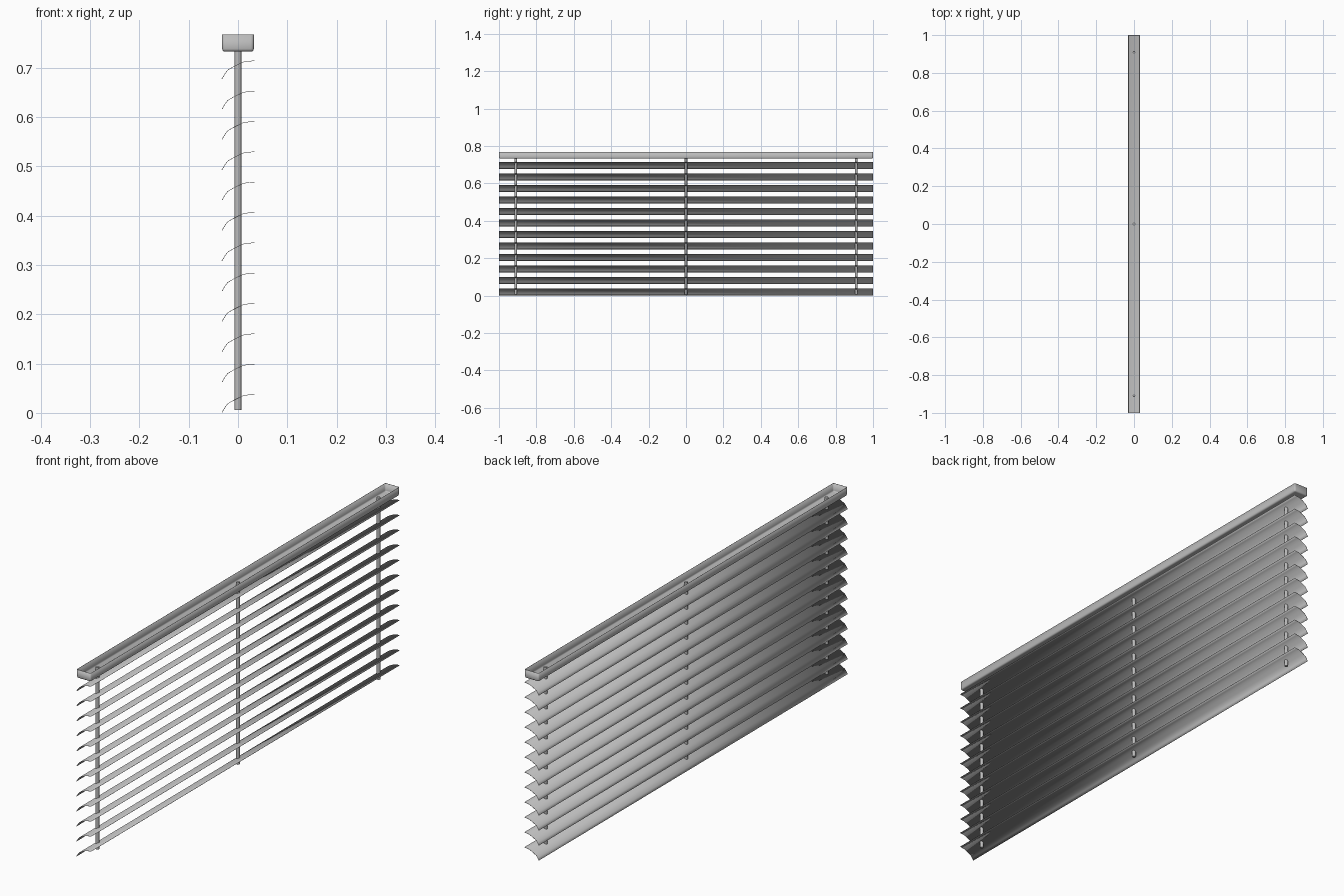
import bpy
import bmesh

cube = bpy.data.objects.get("Cube")
if cube:
    bpy.data.objects.remove(cube, do_unlink=True)

grey = bpy.data.materials.new("light_grey")
grey.use_nodes = True
colour = (0.5, 0.5, 0.5, 1)
grey.diffuse_color = colour
grey.node_tree.nodes["Principled BSDF"].inputs["Base Color"].default_value = colour


def finish(bm, name, thickness=0, angle=0.7):
    mesh = bpy.data.meshes.new(name)
    bm.to_mesh(mesh)
    bm.free()
    obj = bpy.data.objects.new(name, mesh)
    bpy.context.collection.objects.link(obj)
    mesh.materials.append(grey)
    bpy.ops.object.select_all(action="DESELECT")
    obj.select_set(True)
    bpy.context.view_layer.objects.active = obj
    bpy.ops.object.shade_smooth_by_angle(angle=angle)
    if thickness:
        shell = obj.modifiers.new("thickness", "SOLIDIFY")
        shell.thickness = thickness
        shell.offset = -1
    return obj


# Head rail: open-topped tray with rounded corners and underside
bm = bmesh.new()
bmesh.ops.create_cube(bm, size=1)
for v in bm.verts:
    v.co.x *= 0.064
    v.co.y *= 2
    v.co.z = 0.75 + v.co.z * 0.035
bmesh.ops.delete(bm, geom=[f for f in bm.faces if f.normal.z > 0.9], context="FACES_ONLY")
edges = [e for e in bm.edges if not e.is_boundary]
bmesh.ops.bevel(bm, geom=edges, offset=0.006, segments=3, profile=0.5, affect="EDGES")
finish(bm, "head_rail", 0.001)

# Slats: curved blades swept along y, tilted up towards +x
PROFILE = [(-0.033, 0.001), (-0.027, 0.011), (-0.021, 0.019), (-0.010, 0.0255),
           (0.0, 0.0305), (0.011, 0.0355), (0.021, 0.037), (0.033, 0.038)]
for i in range(12):
    bm = bmesh.new()
    rows = [[bm.verts.new((x, y, z + i * 0.0615)) for x, z in PROFILE] for y in (-1, 1)]
    for j in range(len(PROFILE) - 1):
        bm.faces.new((rows[0][j], rows[0][j + 1], rows[1][j + 1], rows[1][j]))
    finish(bm, f"slat_{i + 1}", 0.001)

# Cords: three vertical rods threaded through the slats
for name, y in (("front", -0.91), ("middle", 0), ("back", 0.91)):
    bm = bmesh.new()
    bmesh.ops.create_cone(bm, cap_ends=True, segments=12, radius1=0.007, radius2=0.007, depth=0.746)
    bmesh.ops.translate(bm, vec=(0, y, 0.379), verts=bm.verts)
    finish(bm, f"{name}_cord")
